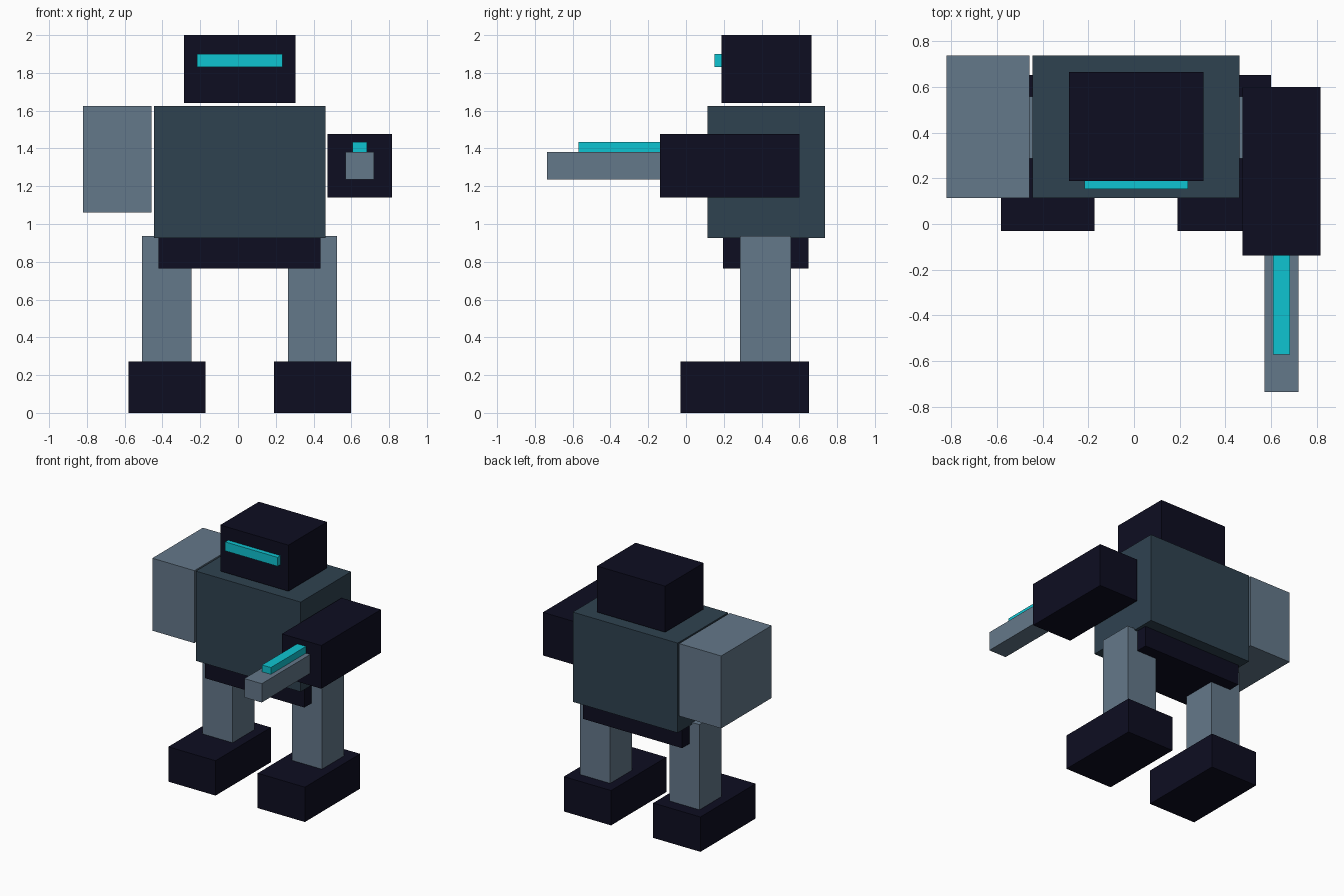
import bpy
import bmesh
from mathutils import Vector

if "Cube" in bpy.data.objects:
    bpy.data.objects.remove(bpy.data.objects["Cube"])


def material(name, hex_colour):
    """Flat material from an sRGB hex colour, stored as linear values."""
    def linear(c):
        return c / 12.92 if c <= 0.04045 else ((c + 0.055) / 1.055) ** 2.4
    rgb = [linear(int(hex_colour[i:i + 2], 16) / 255) for i in (0, 2, 4)]
    mat = bpy.data.materials.new(name)
    mat.diffuse_color = (*rgb, 1)
    mat.use_nodes = True
    mat.node_tree.nodes["Principled BSDF"].inputs["Base Color"].default_value = mat.diffuse_color
    return mat


NAVY = material("dark navy", "0D0D21")
SLATE = material("slate blue", "2F4250")
STEEL = material("steel grey", "64788A")
CYAN = material("glowing cyan", "0FC4D1")


def box(name, x, y, z, mat):
    """Box spanning the given (min, max) range on each axis."""
    spans = (x, y, z)
    bm = bmesh.new()
    bmesh.ops.create_cube(bm, size=1)
    bmesh.ops.scale(bm, vec=Vector([b - a for a, b in spans]), verts=bm.verts)
    mesh = bpy.data.meshes.new(name)
    bm.to_mesh(mesh)
    bm.free()
    mesh.materials.append(mat)
    obj = bpy.data.objects.new(name, mesh)
    obj.location = [(a + b) / 2 for a, b in spans]
    bpy.context.collection.objects.link(obj)
    return obj


# Head and visor
box("head", (-0.285, 0.304), (0.188, 0.664), (1.64, 2.0), NAVY)
box("visor", (-0.217, 0.236), (0.152, 0.192), (1.83, 1.90), CYAN)

# Body
box("torso", (-0.444, 0.462), (0.114, 0.737), (0.925, 1.626), SLATE)
box("pelvis", (-0.42, 0.437), (0.195, 0.648), (0.765, 0.935), NAVY)

# Stubby shoulder on one side, weapon arm on the other
box("shoulder_block", (-0.82, -0.457), (0.114, 0.737), (1.06, 1.626), STEEL)
box("weapon_arm", (0.475, 0.816), (-0.137, 0.60), (1.14, 1.477), NAVY)
box("barrel", (0.57, 0.72), (-0.735, -0.13), (1.235, 1.382), STEEL)
box("barrel_light", (0.607, 0.683), (-0.57, -0.13), (1.38, 1.435), CYAN)

# Legs and feet, mirrored about the body's middle
MIDDLE = 0.009
for side, s in (("left", -1), ("right", 1)):
    def span(inner, outer):
        return tuple(sorted((MIDDLE + s * inner, MIDDLE + s * outer)))
    box(side + "_leg", span(0.256, 0.516), (0.286, 0.557), (0.27, 0.937), STEEL)
    box(side + "_foot", span(0.182, 0.590), (-0.03, 0.652), (0, 0.272), NAVY)
